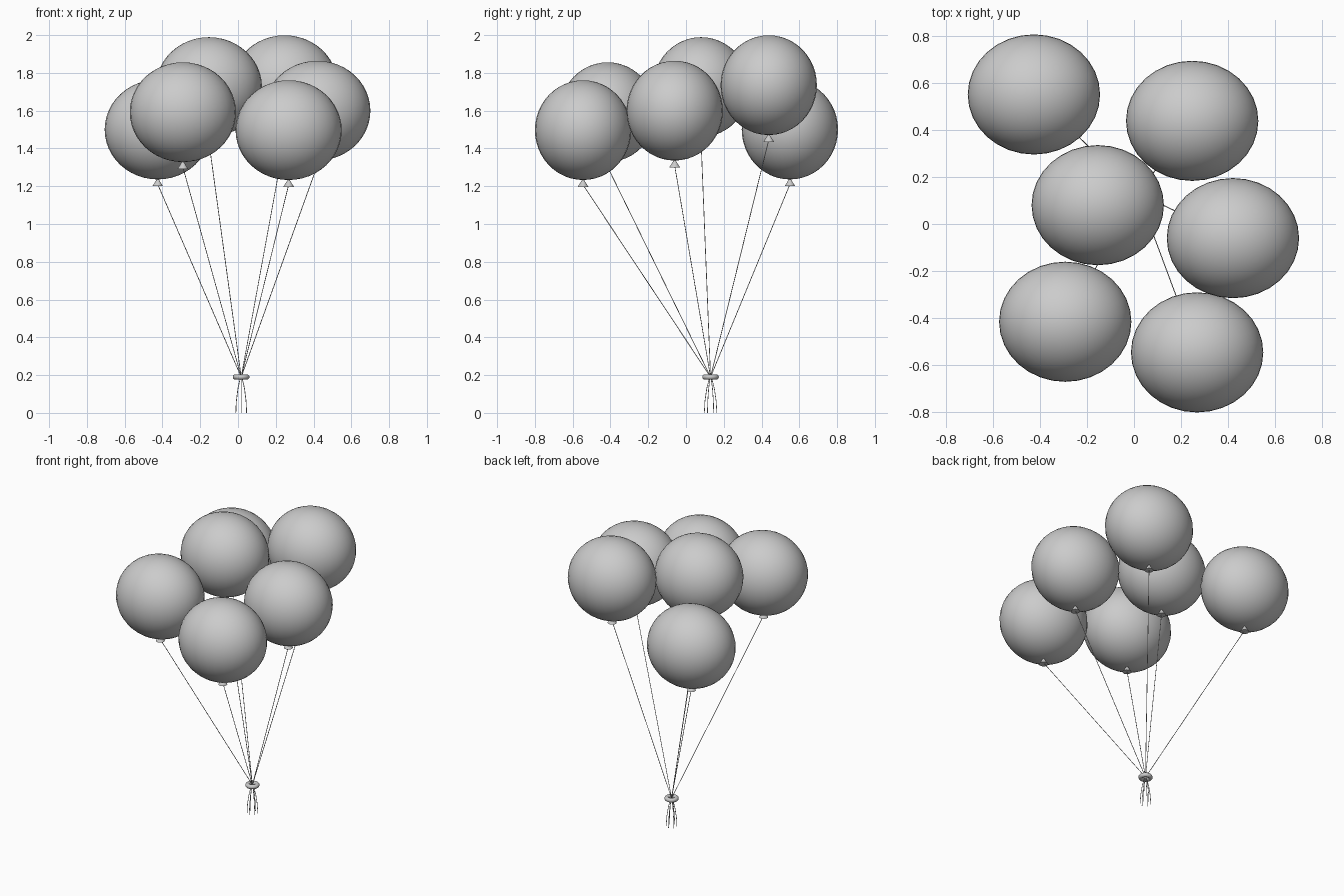
import bpy
from math import cos, sin, tau
from mathutils import Vector

if "Cube" in bpy.data.objects:
    bpy.data.objects.remove(bpy.data.objects["Cube"])

# Balloon centres and common half-sizes
CENTRES = [(-0.425, 0.55, 1.50), (0.247, 0.438, 1.735), (-0.154, 0.08, 1.725),
           (0.42, -0.06, 1.60), (-0.292, -0.415, 1.592), (0.268, -0.545, 1.497)]
SIZE = (0.281, 0.255, 0.264)
TIE = Vector((0.017, 0.13, 0.19))


def finish(name, angle=0.9):
    ob = bpy.context.object
    ob.name = name
    bpy.ops.object.transform_apply(location=False, rotation=True, scale=True)
    bpy.ops.object.shade_smooth_by_angle(angle=angle)
    return ob


def string(name, points, radius=0.002):
    cu = bpy.data.curves.new(name, 'CURVE')
    cu.dimensions = '3D'
    cu.bevel_depth = radius
    cu.bevel_resolution = 1
    cu.use_fill_caps = True
    sp = cu.splines.new('POLY')
    sp.points.add(len(points) - 1)
    for p, co in zip(sp.points, points):
        p.co = (*co, 1)
    bpy.context.collection.objects.link(bpy.data.objects.new(name, cu))


for i, c in enumerate(CENTRES):
    # Inflated body
    bpy.ops.mesh.primitive_uv_sphere_add(segments=32, ring_count=24, radius=1, location=c)
    bpy.context.object.scale = SIZE
    finish(f"balloon_{i + 1}")
    # Tied knot flaring out under the body
    bpy.ops.mesh.primitive_cone_add(vertices=16, radius1=0.028, radius2=0.003, depth=0.04,
                                    location=(c[0], c[1], c[2] - 0.28))
    finish(f"knot_{i + 1}")
    # Taut string down to the tie ring
    string(f"string_{i + 1}", [(c[0], c[1], c[2] - 0.29), TIE])
    # Loose tail hanging below the ring
    a = tau * (i + 0.5) / 6
    string(f"tail_{i + 1}", [TIE + Vector((cos(a) * r, sin(a) * r, z))
                             for r, z in ((0.004, 0), (0.020, -0.06), (0.030, -0.13), (0.033, -0.19))])

# Ring that gathers the strings
bpy.ops.mesh.primitive_torus_add(location=TIE, major_radius=0.03, minor_radius=0.014,
                                 major_segments=24, minor_segments=12)
finish("tie_ring")
